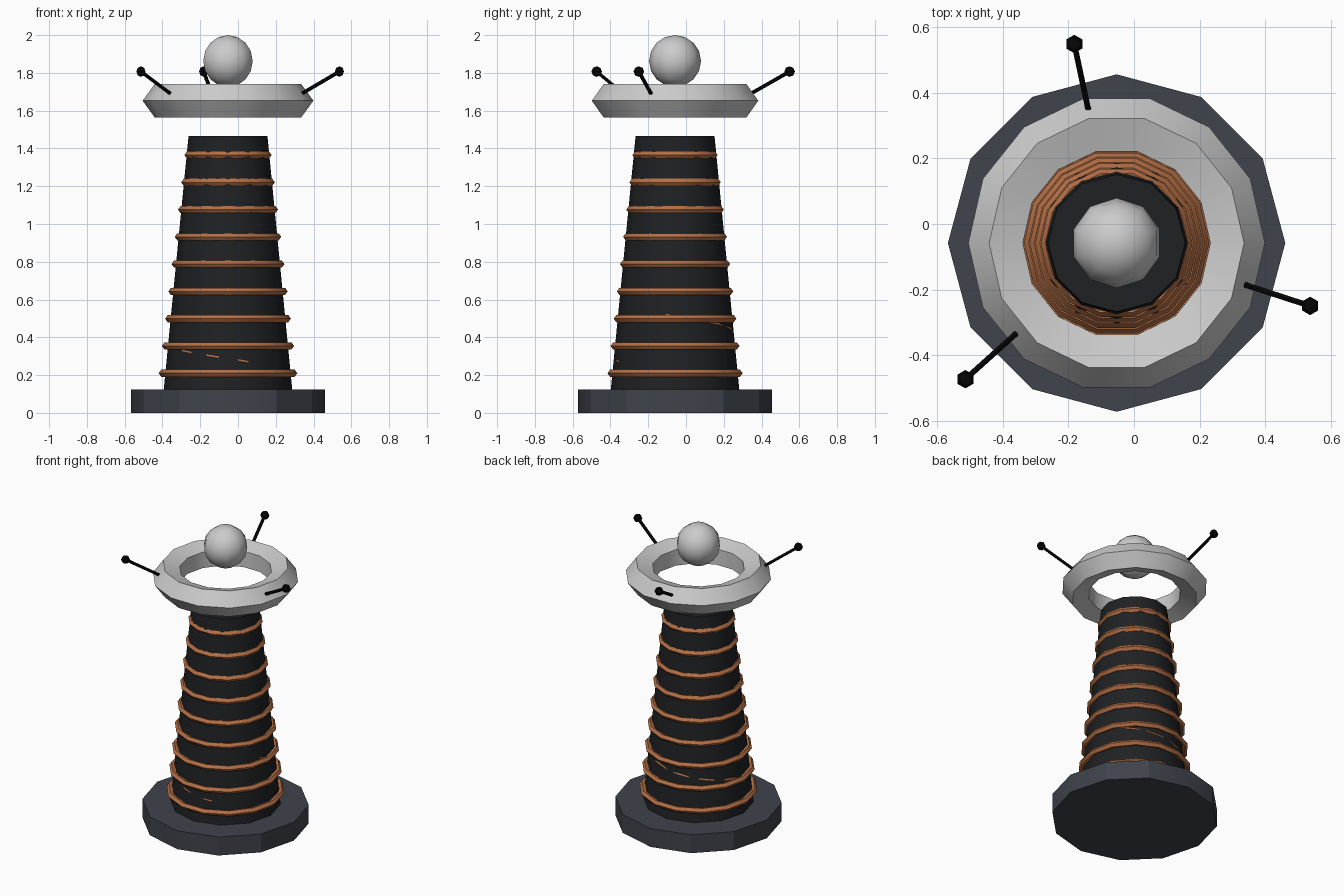
import bpy
from math import cos, sin, radians, pi
from mathutils import Vector

if "Cube" in bpy.data.objects:
    bpy.data.objects.remove(bpy.data.objects["Cube"])

CX, CY = -0.053, -0.058


def material(name, rgb):
    m = bpy.data.materials.new(name)
    m.diffuse_color = (*rgb, 1)
    m.use_nodes = True
    m.node_tree.nodes["Principled BSDF"].inputs["Base Color"].default_value = m.diffuse_color
    return m


SLATE = material("slate", (0.05, 0.056, 0.07))
DARK = material("dark_core", (0.014, 0.015, 0.017))
COPPER = material("copper", (0.46, 0.16, 0.06))
METAL = material("pale_metal", (0.68, 0.69, 0.71))
BLACK = material("black", (0.002, 0.002, 0.002))


def finish(name, mat, angle=30):
    ob = bpy.context.object
    ob.name = name
    ob.data.materials.append(mat)
    bpy.ops.object.shade_smooth_by_angle(angle=radians(angle))
    return ob


def frustum(name, r1, r2, z1, z2, mat):
    bpy.ops.mesh.primitive_cone_add(vertices=12, radius1=r1, radius2=r2, depth=z2 - z1,
                                    location=(CX, CY, (z1 + z2) / 2))
    return finish(name, mat)


def torus(name, major, minor, z, mat):
    bpy.ops.mesh.primitive_torus_add(major_segments=14, minor_segments=5, major_radius=major,
                                     minor_radius=minor, location=(CX, CY, z))
    return finish(name, mat)


def ball(name, r, loc, segs, rings, mat, angle):
    bpy.ops.mesh.primitive_uv_sphere_add(segments=segs, ring_count=rings, radius=r, location=loc)
    return finish(name, mat, angle)


def polar(r, a, z):
    return Vector((CX + r * cos(a), CY + r * sin(a), z))


# base and tapered core
frustum("base", 0.514, 0.514, 0, 0.125, SLATE)
frustum("core", 0.34, 0.209, 0.125, 1.465, DARK)

# copper windings
for i in range(9):
    torus(f"winding_{i + 1}", 0.347 - 0.017 * i, 0.02, 0.21 + 0.1444 * i, COPPER)

# thin sloping lead, mostly buried in the core
curve = bpy.data.curves.new("winding_lead", "CURVE")
curve.dimensions = "3D"
curve.bevel_depth = 0.008
curve.bevel_resolution = 0
spline = curve.splines.new("POLY")
N = 40
spline.points.add(N)
for i in range(N + 1):
    t = i / N
    z = 0.52 - 0.25 * t
    r = (0.34 - (z - 0.125) * 0.0978) * (0.968 - 0.014 * t)
    spline.points[i].co = (*polar(r, radians(-10 + 300 * t), z), 1)
lead = bpy.data.objects.new("winding_lead", curve)
bpy.context.collection.objects.link(lead)
curve.materials.append(COPPER)

# top ring and sphere
torus("top_ring", 0.36, 0.092, 1.6525, METAL)
ball("top_sphere", 0.1375, (CX, CY, 1.8625), 10, 8, METAL, 60)

# three spark rods with ball tips
for i in range(3):
    a = radians(102 + 120 * i)
    p, q = polar(0.41, a, 1.69), polar(0.62, a, 1.807)
    d = q - p
    bpy.ops.mesh.primitive_cylinder_add(vertices=6, radius=0.01, depth=d.length, location=(p + q) / 2)
    rod = finish(f"spark_rod_{i + 1}", BLACK)
    rod.rotation_euler = d.to_track_quat("Z", "Y").to_euler()
    ball(f"rod_tip_{i + 1}", 0.028, q, 6, 4, BLACK, 30)
